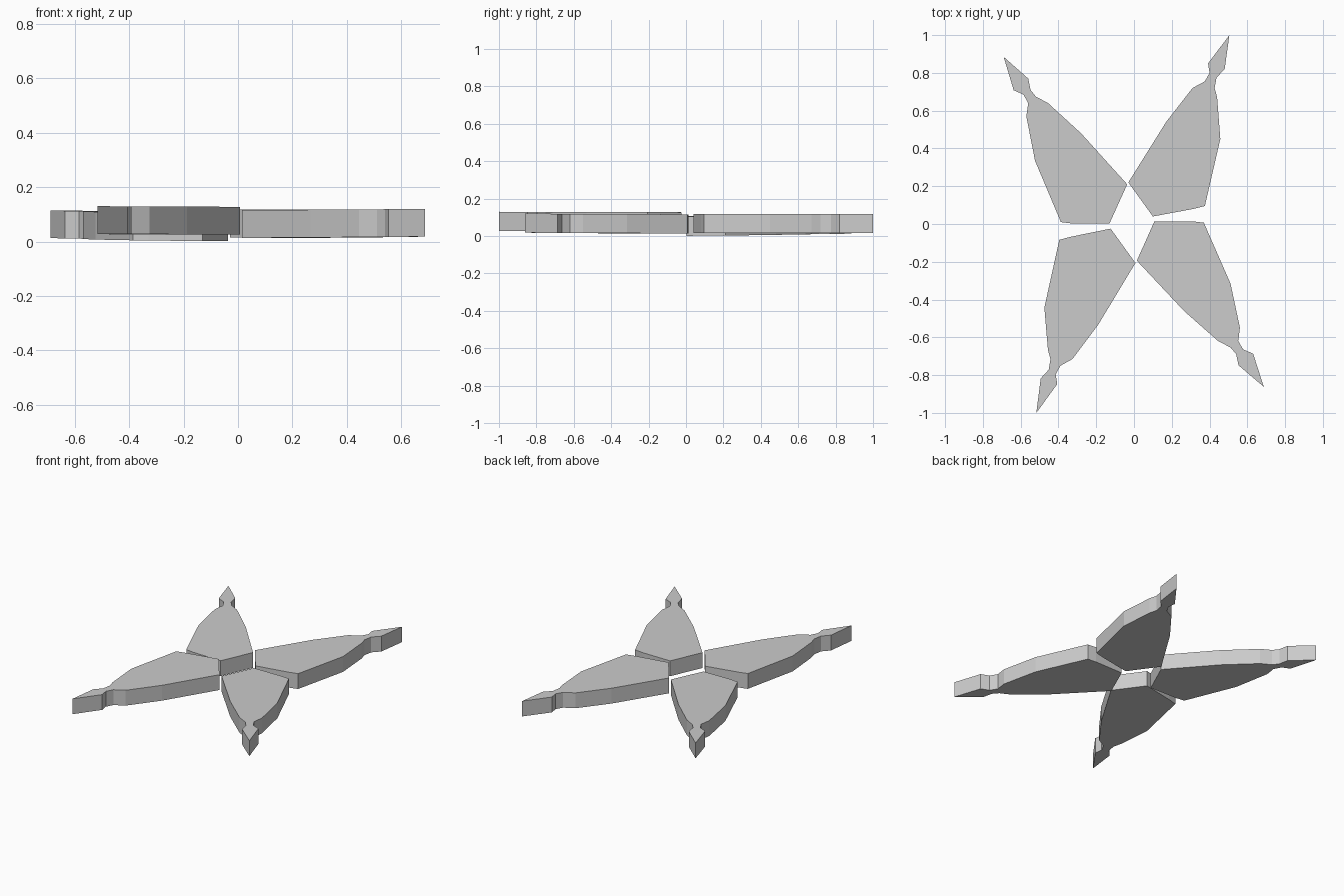
import bpy, bmesh
from math import hypot

if "Cube" in bpy.data.objects:
    bpy.data.objects.remove(bpy.data.objects["Cube"])

# Outlines of the two leaf-shaped blades, inner corner first
WIDE = [(-.03, .22), (.10, .04), (.315, .08), (.375, .095), (.457, .45), (.44, .67),
        (.427, .72), (.437, .775), (.48, .82), (.505, 1.0), (.392, .85), (.40, .80),
        (.375, .755), (.31, .72), (.17, .54)]
SLANTED = [(-.036, .21), (-.13, .002), (-.33, .003), (-.387, .01), (-.524, .335), (-.57, .57),
           (-.56, .64), (-.585, .685), (-.637, .708), (-.69, .885), (-.56, .77), (-.548, .71),
           (-.52, .675), (-.455, .64), (-.28, .48)]
THICK = .102
REACH = 1.12


def blade(name, outline, turn, base_shift, tip_shift, base_z, tip_z):
    """Extruded blade; turn=-1 rotates it half a turn, shifts and heights blend base to tip."""
    bm = bmesh.new()
    rims = ([], [])
    for x, y in outline:
        t = hypot(x, y) / REACH
        px = turn * x + base_shift[0] * (1 - t) + tip_shift[0] * t
        py = turn * y + base_shift[1] * (1 - t) + tip_shift[1] * t
        z = base_z * (1 - t) + tip_z * t
        for rim, h in zip(rims, (0, THICK)):
            rim.append(bm.verts.new((px, py, z + h)))
    low, high = rims
    bm.faces.new(low)
    bm.faces.new(high)
    n = len(low)
    for i in range(n):
        j = (i + 1) % n
        bm.faces.new((low[i], low[j], high[j], high[i]))
    bmesh.ops.recalc_face_normals(bm, faces=bm.faces)
    mesh = bpy.data.meshes.new(name)
    bm.to_mesh(mesh)
    bm.free()
    bpy.context.collection.objects.link(bpy.data.objects.new(name, mesh))


# Four blades arranged as a cross
blade("back_right_blade", WIDE, 1, (0, 0), (0, 0), .015, .016)
blade("back_left_blade", SLANTED, 1, (0, 0), (0, 0), .0, .013)
blade("front_left_blade", WIDE, -1, (-.025, .017), (-.012, 0), .025, .028)
blade("front_right_blade", SLANTED, -1, (-.025, .014), (-.003, .023), .012, .018)
